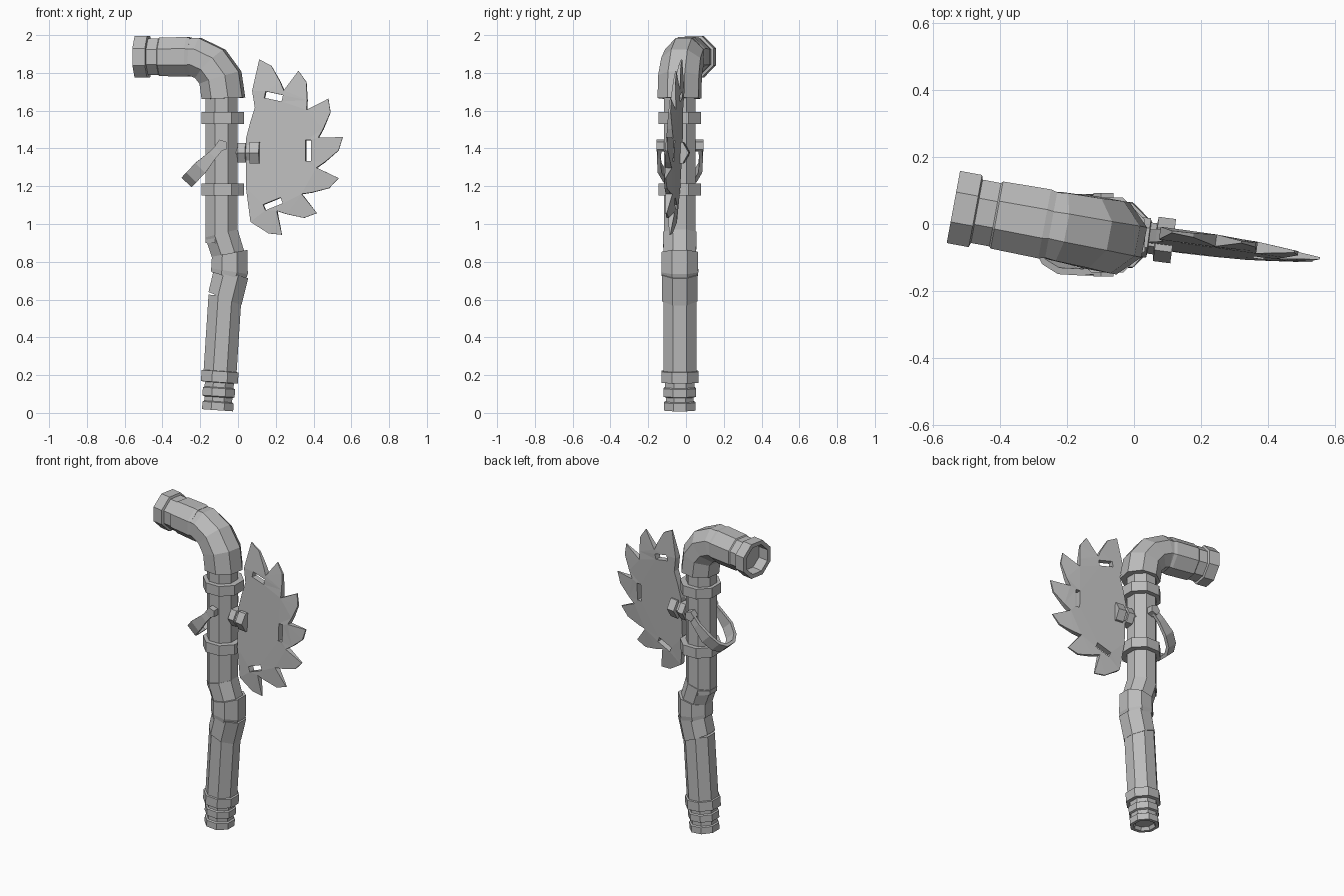
import bpy, bmesh
from math import sin, cos, radians, tau
from mathutils import Matrix, Vector

cube = bpy.data.objects.get("Cube")
if cube:
    bpy.data.objects.remove(cube)

steel = bpy.data.materials.new("grey_steel")
steel.use_nodes = True
GREY = (0.5, 0.5, 0.5, 1)
steel.diffuse_color = GREY
steel.node_tree.nodes["Principled BSDF"].inputs["Base Color"].default_value = GREY

PIPE_X, PIPE_Y = -0.087, -0.033


def finish(name, bm, matrix=Matrix()):
    bmesh.ops.recalc_face_normals(bm, faces=bm.faces)
    bm.transform(matrix)
    mesh = bpy.data.meshes.new(name)
    bm.to_mesh(mesh)
    bm.free()
    mesh.materials.append(steel)
    obj = bpy.data.objects.new(name, mesh)
    bpy.context.collection.objects.link(obj)
    return obj


def tube(name, rings, sides=8, matrix=Matrix.Translation((0, PIPE_Y, 0))):
    """Loft rings of (x, z, tilt in degrees, radius), capped at both ends."""
    bm = bmesh.new()
    loops = []
    for x, z, tilt, radius in rings:
        t = radians(tilt)
        across = Vector((cos(t), 0, -sin(t)))
        side = Vector((0, 1, 0))
        r = radius * 1.04
        loop = []
        for i in range(sides):
            a = (i + 0.5) * tau / sides
            loop.append(bm.verts.new(Vector((x, 0, z)) + r * (across * cos(a) + side * sin(a))))
        loops.append(loop)
    for low, high in zip(loops, loops[1:]):
        for i in range(sides):
            j = (i + 1) % sides
            bm.faces.new((low[i], low[j], high[j], high[i]))
    bm.faces.new(loops[0])
    bm.faces.new(loops[-1])
    return finish(name, bm, matrix)


# Grip: threaded end, collar and leaning lower pipe
grip = [(0.035, 0.055), (0.014, 0.065), (0.014, 0.086), (0.055, 0.086), (0.06, 0.077),
        (0.083, 0.077), (0.088, 0.089), (0.13, 0.089), (0.135, 0.08), (0.16, 0.08),
        (0.162, 0.102), (0.22, 0.102), (0.222, 0.091), (0.62, 0.091)]
tube("grip_pipe", [(-0.109 + 0.065 * z, z, 4, r) for z, r in grip])

# Kinked joint of three short sleeves
tube("kink_lower", [(-0.069, 0.605, 22, 0.098), (-0.036, 0.74, 17, 0.098)])
tube("kink_middle", [(-0.052, 0.72, 16, 0.097), (-0.045, 0.75, 9, 0.102),
                     (-0.044, 0.845, -11, 0.1)])
tube("kink_upper", [(-0.046, 0.82, -13, 0.09), (-0.088, 0.95, -14, 0.092)])

# Straight shaft and its two clamps
tube("shaft", [(PIPE_X, 0.9, 0, 0.088), (PIPE_X, 1.7, 0, 0.088)])
for label, z in (("lower", 1.15), ("upper", 1.53)):
    tube(label + "_clamp", [(-0.08, z, 0, 0.117), (-0.08, z + 0.064, 0, 0.117)])

# Bent head, turned a little towards the back, with an open mouth
head_turn = (Matrix.Translation((PIPE_X, PIPE_Y, 0)) @ Matrix.Rotation(radians(-10.5), 4, "Z")
             @ Matrix.Translation((-PIPE_X, 0, 0)))
tube("head_elbow", [(-0.077, 1.665, -2, 0.114), (-0.093, 1.775, -17, 0.114),
                    (-0.148, 1.848, -45, 0.11), (-0.228, 1.885, -76, 0.107),
                    (-0.285, 1.887, -88, 0.099)], matrix=head_turn)
mouth = [(-0.25, 0.104), (-0.27, 0.109), (-0.415, 0.106), (-0.42, 0.1), (-0.476, 0.1),
         (-0.48, 0.114), (-0.547, 0.114), (-0.547, 0.088), (-0.48, 0.085)]
tube("head_mouth", [(x, 1.885, -90, r) for x, r in mouth], matrix=head_turn)

# Hexagonal axle bolt that holds the blade
blade_turn = Matrix.Rotation(radians(-7.5), 4, "Z")
bolt = [(-0.06, 0.042), (0.0, 0.042), (0.002, 0.057), (0.044, 0.057), (0.046, 0.045),
        (0.064, 0.045), (0.066, 0.064), (0.118, 0.064)]
tube("axle_bolt", [(x, 1.377, 90, r) for x, r in bolt], 6,
     Matrix.Translation((0, -0.036, 0)) @ blade_turn)


# Toothed half blade, thinning towards the tooth tips
def polar(degrees, radius):
    a = radians(degrees)
    return (radius * cos(a), radius * sin(a))


def slot(x, z, width, height, degrees):
    turn = Matrix.Rotation(radians(degrees), 2)
    corners = [(-1, -1), (1, -1), (1, 1), (-1, 1)]
    return [tuple(turn @ Vector((i * width / 2, j * height / 2)) + Vector((x, z)))
            for i, j in corners]


outline = [(-0.04, -0.2), (-0.04, 0.06), (-0.02, 0.14), (0.005, 0.22), (-0.01, 0.31)]
for i in range(7):
    tip = 87 - 26.4 * i
    outline += [polar(tip, 0.478), polar(tip - 8.5, 0.452)]
    if i < 6:
        outline += [polar(tip - 18, 0.385), polar(tip - 24, 0.35)]
outline.append((-0.015, -0.385))
slots = [slot(0.105, 0.28, 0.095, 0.035, -12), slot(0.292, -0.007, 0.03, 0.11, 0),
         slot(0.105, -0.29, 0.1, 0.033, 22)]

bm = bmesh.new()
edges = []
for loop in [outline] + slots:
    verts = [bm.verts.new((x, 0, z)) for x, z in loop]
    edges += [bm.edges.new((v, verts[i - 1])) for i, v in enumerate(verts)]
bmesh.ops.triangle_fill(bm, edges=edges, use_beauty=True, normal=(0, -1, 0))
front = list(bm.verts)
ext = bmesh.ops.extrude_face_region(bm, geom=list(bm.faces), use_keep_orig=True)
back = [g for g in ext["geom"] if isinstance(g, bmesh.types.BMVert)]
for group, sign in ((front, -1), (back, 1)):
    for v in group:
        edge = max(0, v.co.length - 0.34) / 0.14
        v.co.y = sign * (0.019 - 0.016 * min(1, edge))
finish("saw_blade", bm, Matrix.Translation((0.085, -0.044, 1.395)) @ blade_turn
       @ Matrix.Rotation(radians(-2.9), 4, "X"))

# Pivot pin with five-sided heads on both sides of the shaft
tube("pivot_pin", [(0, -0.125, 0, 0.032), (0, 0.125, 0, 0.032)], 5,
     Matrix.Translation((-0.088, -0.032, 1.415)) @ Matrix.Rotation(radians(90), 4, "X"))

# Bail: flat strap bent round from one pin head to the other
along = Vector((-0.69, 0, -0.73))
wide = Vector((0.73, 0, -0.69))
half_path = [(-0.01, 0.105, 0.02), (0.07, 0.112, 0.024), (0.16, 0.108, 0.037),
             (0.225, 0.08, 0.037), (0.258, 0.035, 0.037)]
path = half_path + [(u, -y, w) for u, y, w in reversed(half_path)]
bm = bmesh.new()
rows = []
for u, y, w in path:
    mid = Vector((-0.088, y - 0.032, 1.415)) + along * u
    rows.append([bm.verts.new(mid + wide * w), bm.verts.new(mid - wide * w)])
for a, b in zip(rows, rows[1:]):
    bm.faces.new((a[0], a[1], b[1], b[0]))
bail = finish("bail_strap", bm)
thick = bail.modifiers.new("thickness", "SOLIDIFY")
thick.thickness = 0.02
thick.offset = 0
